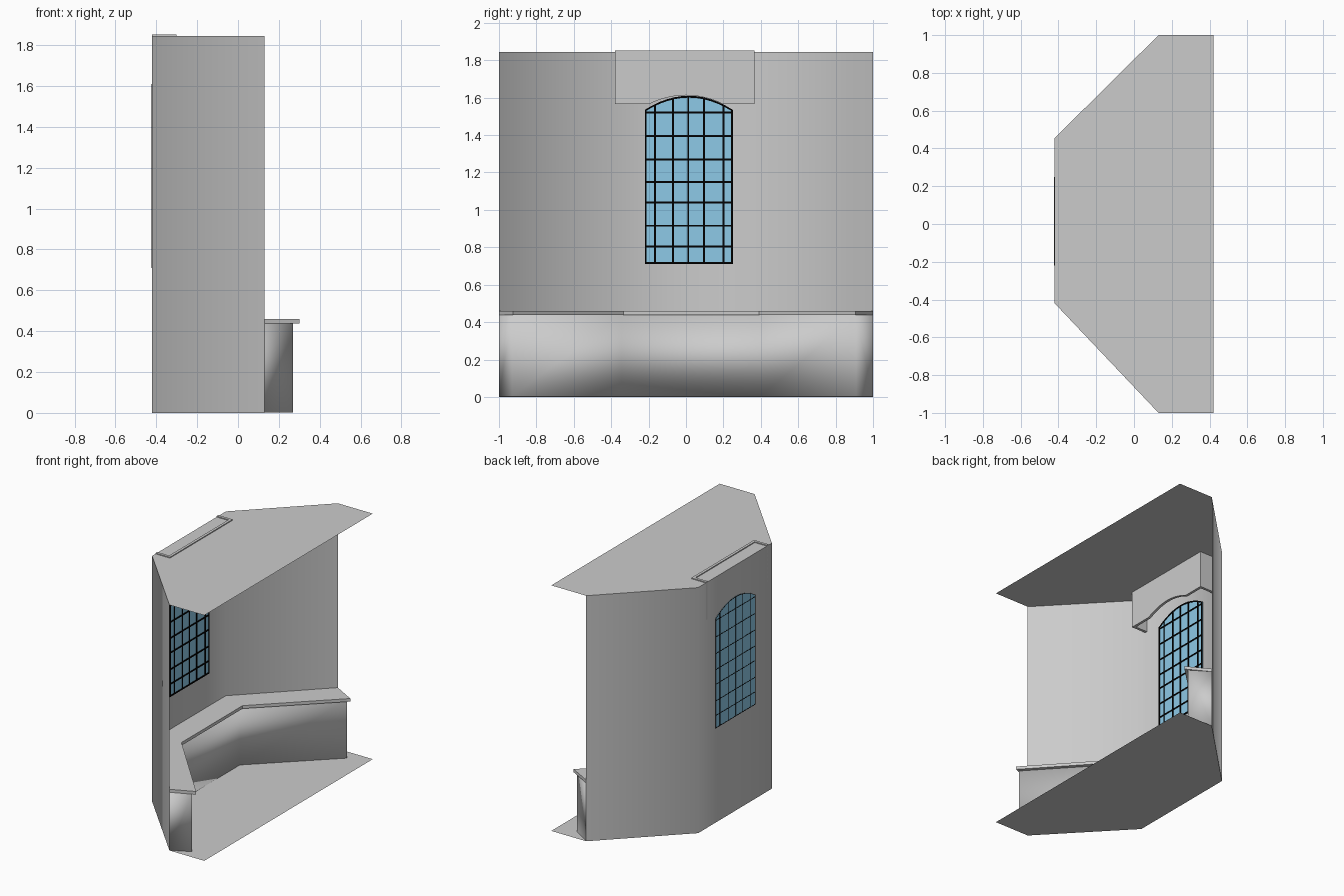
import bpy, bmesh
from mathutils import Vector

if "Cube" in bpy.data.objects:
    bpy.data.objects.remove(bpy.data.objects["Cube"])


def material(name, rgb):
    m = bpy.data.materials.new(name)
    m.diffuse_color = (*rgb, 1)
    m.use_nodes = True
    m.node_tree.nodes["Principled BSDF"].inputs["Base Color"].default_value = m.diffuse_color
    return m


GREY = material("plaster grey", (0.6, 0.6, 0.6))
BLUE = material("glass blue", (0.275, 0.6, 0.82))
BLACK = material("bar black", (0.0, 0.0, 0.0))


def finish(name, bm, mat, smooth=False, closed=True):
    if closed:
        bmesh.ops.recalc_face_normals(bm, faces=bm.faces[:])
    for f in bm.faces:
        f.smooth = smooth
    me = bpy.data.meshes.new(name)
    bm.to_mesh(me)
    bm.free()
    me.materials.append(mat)
    ob = bpy.data.objects.new(name, me)
    bpy.context.collection.objects.link(ob)
    return ob


def add_prism(bm, pts, offset):
    """Extrude a flat outline along an offset."""
    a = [bm.verts.new(p) for p in pts]
    b = [bm.verts.new(Vector(p) + Vector(offset)) for p in pts]
    bm.faces.new(a)
    bm.faces.new(b[::-1])
    for i in range(len(pts)):
        j = (i + 1) % len(pts)
        bm.faces.new((a[j], a[i], b[i], b[j]))


def add_box(bm, x0, x1, y0, y1, z0, z1):
    add_prism(bm, [(x0, y0, z0), (x0, y1, z0), (x0, y1, z1), (x0, y0, z1)], (x1 - x0, 0, 0))


HEIGHT = 1.845
WALL = [(0.13, -1), (-0.42, -0.42), (-0.42, 0.455), (0.13, 1)]

# Floor and ceiling sheets
for name, z in (("floor", 0), ("ceiling", HEIGHT)):
    bm = bmesh.new()
    outline = [(0.42, -1), (0.42, 1)] + WALL[::-1]
    bm.faces.new([bm.verts.new((x, y, z)) for x, y in outline])
    finish(name, bm, GREY, closed=False)

# Three-sided bay wall
bm = bmesh.new()
low = [bm.verts.new((x, y, 0)) for x, y in WALL]
high = [bm.verts.new((x, y, HEIGHT)) for x, y in WALL]
for i in range(3):
    bm.faces.new((low[i + 1], low[i], high[i], high[i + 1]))
finish("bay_wall", bm, GREY, smooth=True, closed=False)


def bench_part(name, front, z0, z1, smooth):
    """Band between the wall line and a front line."""
    bm = bmesh.new()
    rows = [[bm.verts.new((x, y, z)) for x, y in line]
            for line, z in ((WALL, z0), (front, z0), (front, z1), (WALL, z1))]
    for r in range(3):
        for i in range(3):
            bm.faces.new((rows[r][i], rows[r][i + 1], rows[r + 1][i + 1], rows[r + 1][i]))
    for i in (0, 3):
        bm.faces.new([row[i] for row in rows])
    finish(name, bm, GREY, smooth)


# Bench body and its overhanging seat board
bench_part("bench_body", [(0.27, -0.93), (-0.265, -0.345), (-0.265, 0.4), (0.27, 0.91)], 0.002, 0.44, True)
bench_part("bench_seat", [(0.30, -0.925), (-0.235, -0.335), (-0.235, 0.39), (0.30, 0.905)], 0.437, 0.46, False)

# Arched window glass
Y0, Y1, SILL = -0.22, 0.25, 0.71
MID, HALF = (Y0 + Y1) / 2, (Y1 - Y0) / 2


def arch(y):
    return 1.61 - 0.075 * ((y - MID) / HALF) ** 2


N = 12
arc = [Y0 + (Y1 - Y0) * i / N for i in range(N + 1)]
bm = bmesh.new()
add_prism(bm, [(-0.422, Y0, SILL), (-0.422, Y1, SILL)] + [(-0.422, y, arch(y)) for y in arc[::-1]],
          (0.008, 0, 0))
finish("window_glass", bm, BLUE)


def window_bars(name, x0, x1, w):
    """Grid of bars of half width w with an arched frame."""
    bm = bmesh.new()
    for y in (Y0 + w, -0.165, -0.07, 0.012, 0.097, 0.2, Y1 - w):
        add_box(bm, x0, x1, y - w, y + w, SILL, arch(y) - w)
    for z in (SILL + w, 0.805, 0.915, 1.04, 1.15, 1.27, 1.395, 1.52):
        add_box(bm, x0, x1, Y0, Y1, z - w, z + w)
    for a, b in zip(arc, arc[1:]):
        add_prism(bm, [(x0, a, arch(a) - 2 * w), (x0, b, arch(b) - 2 * w),
                       (x0, b, arch(b)), (x0, a, arch(a))], (x1 - x0, 0, 0))
    finish(name, bm, BLACK)


window_bars("window_bars_inside", -0.415, -0.410, 0.005)
window_bars("window_bars_outside", -0.4235, -0.4215, 0.002)

# Valance: front board with an arched lower edge, and two side returns
VY0, VY1, VZ0, VZ1 = -0.38, 0.365, 1.565, 1.852
curve = [-0.2 + 0.4 * i / N for i in range(N + 1)]
bm = bmesh.new()
add_prism(bm, [(-0.32, VY0, VZ0)] +
          [(-0.32, y, VZ0 + 0.048 * (1 - (y / 0.2) ** 2)) for y in curve] +
          [(-0.32, VY1, VZ0), (-0.32, VY1, VZ1), (-0.32, VY0, VZ1)], (0.02, 0, 0))
add_box(bm, -0.42, -0.32, VY0, VY0 + 0.02, VZ0, VZ1)
add_box(bm, -0.42, -0.32, VY1 - 0.02, VY1, VZ0, VZ1)
finish("valance", bm, GREY)
